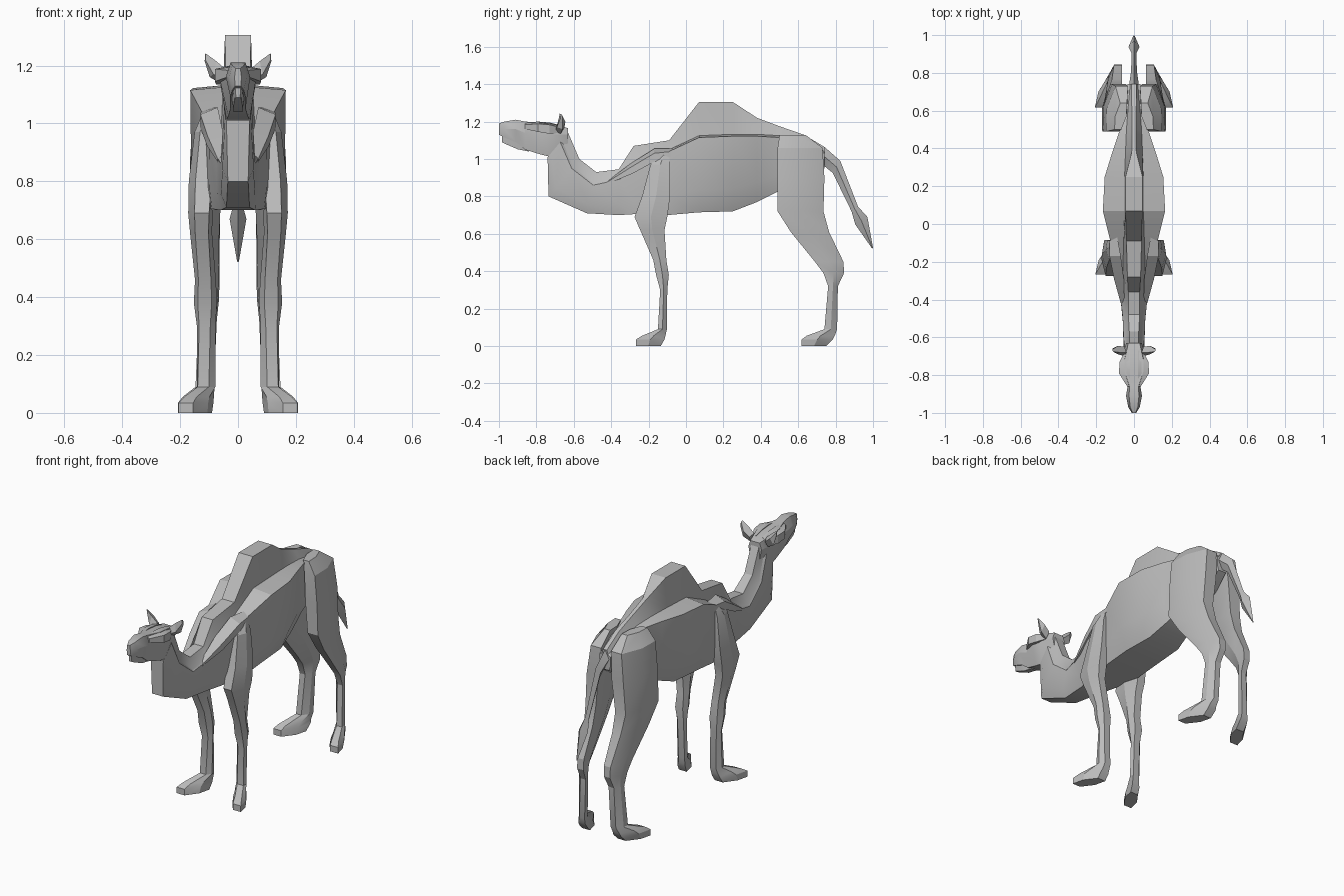
import bpy, bmesh, math

if "Cube" in bpy.data.objects:
    bpy.data.objects.remove(bpy.data.objects["Cube"])

# Single plain grey
GREY = (0.5, 0.5, 0.5, 1)
mat = bpy.data.materials.new("plain grey")
mat.use_nodes = True
mat.diffuse_color = GREY
bsdf = next(n for n in mat.node_tree.nodes if n.type == 'BSDF_PRINCIPLED')
bsdf.inputs["Base Color"].default_value = GREY
bsdf.inputs["Roughness"].default_value = 0.8


def loft(name, rings, sx=1):
    """Skin a closed tube through rings of equal point count."""
    bm = bmesh.new()
    vs = [[bm.verts.new((sx * x, y, z)) for x, y, z in r] for r in rings]
    n = len(rings[0])
    for a, b in zip(vs, vs[1:]):
        for i in range(n):
            j = (i + 1) % n
            bm.faces.new((a[i], a[j], b[j], b[i]))
    bm.faces.new(vs[0])
    bm.faces.new(vs[-1])
    bmesh.ops.remove_doubles(bm, verts=bm.verts, dist=0.0005)
    bmesh.ops.recalc_face_normals(bm, faces=bm.faces)
    me = bpy.data.meshes.new(name)
    bm.to_mesh(me)
    bm.free()
    me.materials.append(mat)
    ob = bpy.data.objects.new(name, me)
    bpy.context.collection.objects.link(ob)
    bpy.ops.object.select_all(action='DESELECT')
    ob.select_set(True)
    bpy.context.view_layer.objects.active = ob
    bpy.ops.object.shade_smooth_by_angle(angle=math.radians(22))
    return ob


def pair(name, rings):
    loft("left_" + name, rings)
    loft("right_" + name, rings, -1)


def mirrored(half):
    """Complete a half ring (top to bottom, x >= 0) across x = 0."""
    return half + [(-x, y, z) for x, y, z in reversed(half)]


# Neck, barrel, hump and rump in one skin
# y top, y bottom, ridge w, ridge z, base w, shoulder w, shoulder z, belly w, belly z
TORSO = [
    (-0.63, -0.74, 0.025, 1.14, 0.035, 0.045, 1.09, 0.04, 1.01),
    (-0.57, -0.735, 0.025, 1.00, 0.045, 0.055, 0.95, 0.035, 0.80),
    (-0.48, -0.53, 0.03, 0.93, 0.055, 0.06, 0.86, 0.04, 0.71),
    (-0.36, -0.36, 0.03, 0.945, 0.06, 0.075, 0.89, 0.06, 0.70),
    (-0.28, -0.28, 0.035, 1.07, 0.06, 0.10, 0.93, 0.09, 0.705),
    (-0.09, -0.10, 0.04, 1.10, 0.055, 0.125, 1.04, 0.11, 0.70),
    (0.07, 0.07, 0.045, 1.305, 0.05, 0.165, 1.115, 0.11, 0.715),
    (0.25, 0.25, 0.045, 1.305, 0.05, 0.155, 1.122, 0.10, 0.72),
    (0.38, 0.38, 0.012, 1.22, 0.045, 0.115, 1.122, 0.08, 0.77),
    (0.50, 0.50, 0.010, 1.175, 0.04, 0.075, 1.115, 0.06, 0.83),
    (0.63, 0.63, 0.012, 1.13, 0.03, 0.06, 1.09, 0.045, 0.88),
    (0.74, 0.74, 0.012, 1.065, 0.02, 0.035, 1.03, 0.025, 0.95),
]
rings = []
for yt, yb, rw, rz, bw, sw, sz, lw, lz in TORSO:
    def y_at(z):
        return yb + (yt - yb) * (z - lz) / (rz - lz)
    mz = lz + 0.3 * (sz - lz)
    rings.append(mirrored([(x, y_at(z), z) for x, z in (
        (rw, rz), (bw, sz + 0.01), (sw, sz), (sw * 0.98, mz), (lw, lz))]))
loft("torso", rings)

# Head: y, top w, top z, middle w, middle z, bottom w, bottom z
HEAD = [
    (-1.0, 0.008, 1.19, 0.012, 1.16, 0.010, 1.13),
    (-0.97, 0.020, 1.20, 0.030, 1.16, 0.020, 1.115),
    (-0.91, 0.026, 1.21, 0.042, 1.16, 0.026, 1.09),
    (-0.86, 0.024, 1.20, 0.034, 1.14, 0.026, 1.05),
    (-0.78, 0.050, 1.195, 0.060, 1.14, 0.034, 1.025),
    (-0.72, 0.050, 1.19, 0.060, 1.13, 0.040, 1.01),
    (-0.63, 0.030, 1.165, 0.042, 1.13, 0.030, 1.07),
]
loft("head", [mirrored([(a, y, za), (b, y, zb), (c, y, zc)])
              for y, a, za, b, zb, c, zc in HEAD])
loft("lower_lip", [mirrored([(w, y, t), (w * 0.7, y, b)]) for y, w, t, b in (
    (-0.985, 0.010, 1.13, 1.09), (-0.965, 0.018, 1.13, 1.08),
    (-0.90, 0.024, 1.11, 1.052), (-0.84, 0.022, 1.09, 1.04))])

# Brow ridges above the eyes
pair("brow", [[(0.02, y, t), (w, y, t - 0.012), (w, y, b), (0.02, y, b)]
              for y, w, t, b in ((-0.86, 0.036, 1.195, 1.16),
                                 (-0.79, 0.080, 1.20, 1.145),
                                 (-0.73, 0.076, 1.195, 1.135),
                                 (-0.67, 0.046, 1.18, 1.14))])

# Ears
pair("ear", [
    [(0.040, -0.68, 1.185), (0.050, -0.65, 1.17), (0.055, -0.67, 1.135), (0.045, -0.70, 1.15)],
    [(0.075, -0.68, 1.215), (0.085, -0.645, 1.20), (0.098, -0.66, 1.16), (0.085, -0.69, 1.17)],
    [(0.112, -0.675, 1.242), (0.114, -0.665, 1.238), (0.115, -0.66, 1.215), (0.113, -0.67, 1.22)],
])

# Tail with a pointed tuft: upper y z, lower y z, half width
TAIL = [
    (0.62, 1.13, 0.62, 1.03, 0.035), (0.74, 1.065, 0.73, 0.97, 0.026),
    (0.825, 0.99, 0.785, 0.925, 0.016), (0.92, 0.745, 0.885, 0.72, 0.012),
    (0.97, 0.69, 0.905, 0.65, 0.029), (1.0, 0.525, 0.996, 0.52, 0.003),
]
loft("tail", [[(0, yu, zu), (w, (yu + yl) / 2, (zu + zl) / 2), (0, yl, zl),
               (-w, (yu + yl) / 2, (zu + zl) / 2)] for yu, zu, yl, zl, w in TAIL])


def leg_rings(rows):
    """z, front y, back y, front x, back x, half width -> six-sided rings."""
    out = []
    for z, yf, yb, xf, xb, w in rows:
        xm, ym = (xf + xb) / 2, (yf + yb) / 2
        e = w * 0.6
        out.append([(xf - e, yf, z), (xf + e, yf, z), (xm + w, ym, z),
                    (xb + e, yb, z), (xb - e, yb, z), (xm - w, ym, z)])
    return out


# Hind legs, toes turned out
pair("hind_leg", leg_rings([
    (1.128, 0.50, 0.64, 0.085, 0.055, 0.030),
    (1.06, 0.49, 0.73, 0.115, 0.065, 0.055),
    (0.90, 0.49, 0.74, 0.125, 0.080, 0.062),
    (0.72, 0.49, 0.735, 0.135, 0.095, 0.055),
    (0.61, 0.56, 0.765, 0.130, 0.090, 0.045),
    (0.45, 0.69, 0.842, 0.120, 0.085, 0.035),
    (0.39, 0.735, 0.845, 0.120, 0.085, 0.032),
    (0.32, 0.76, 0.812, 0.120, 0.090, 0.028),
    (0.09, 0.74, 0.808, 0.130, 0.100, 0.028),
    (0.055, 0.645, 0.795, 0.170, 0.110, 0.036),
    (0.035, 0.618, 0.785, 0.182, 0.110, 0.042),
    (0.0, 0.618, 0.75, 0.182, 0.115, 0.042)]))

# Front legs
pair("front_leg", leg_rings([
    (1.03, -0.14, -0.09, 0.095, 0.105, 0.025),
    (0.97, -0.19, -0.085, 0.110, 0.120, 0.035),
    (0.80, -0.235, -0.085, 0.120, 0.130, 0.045),
    (0.69, -0.275, -0.10, 0.125, 0.135, 0.042),
    (0.62, -0.245, -0.115, 0.125, 0.130, 0.038),
    (0.46, -0.175, -0.105, 0.115, 0.110, 0.036),
    (0.38, -0.160, -0.092, 0.115, 0.110, 0.040),
    (0.30, -0.138, -0.100, 0.115, 0.105, 0.032),
    (0.09, -0.150, -0.102, 0.120, 0.100, 0.032),
    (0.055, -0.235, -0.110, 0.165, 0.105, 0.036),
    (0.035, -0.268, -0.115, 0.180, 0.110, 0.042),
    (0.0, -0.268, -0.135, 0.180, 0.115, 0.042)]))

# Shoulder blades: centre x y z, half width, half height
pair("shoulder_blade", [[(x - w, y, z + h), (x + w, y, z + h * 0.3),
                         (x + w, y, z - h), (x - w, y, z - h)]
                        for x, y, z, w, h in (
    (0.060, -0.42, 0.875, 0.010, 0.008), (0.080, -0.29, 0.95, 0.026, 0.03),
    (0.100, -0.17, 1.02, 0.030, 0.035), (0.108, -0.07, 1.035, 0.020, 0.020))])
